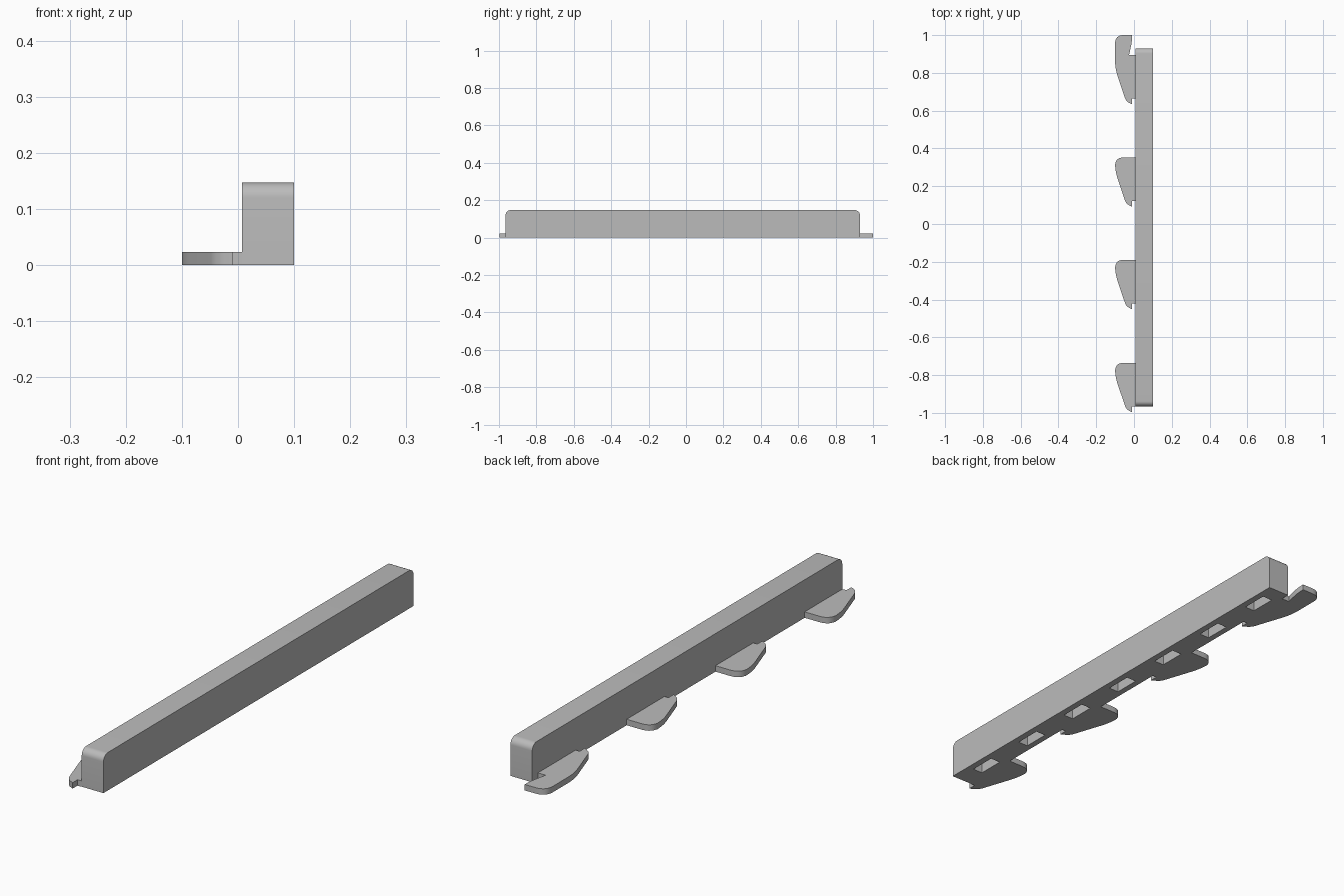
import bpy
import bmesh
import math
from mathutils import Vector

cube = bpy.data.objects.get("Cube")
if cube:
    bpy.data.objects.remove(cube, do_unlink=True)

# Single material
grey = bpy.data.materials.new("plain grey")
colour = (0.5, 0.5, 0.5, 1)
grey.diffuse_color = colour
grey.use_nodes = True
grey.node_tree.nodes["Principled BSDF"].inputs["Base Color"].default_value = colour


def make_object(name, bm):
    bmesh.ops.recalc_face_normals(bm, faces=bm.faces)
    mesh = bpy.data.meshes.new(name)
    bm.to_mesh(mesh)
    bm.free()
    mesh.materials.append(grey)
    obj = bpy.data.objects.new(name, mesh)
    bpy.context.collection.objects.link(obj)
    return obj


def add_box(bm, low, high):
    low, high = Vector(low), Vector(high)
    verts = bmesh.ops.create_cube(bm, size=1)["verts"]
    for v in verts:
        v.co = (low + high) / 2 + v.co * (high - low)
    return verts


def activate(obj):
    bpy.ops.object.select_all(action="DESELECT")
    obj.select_set(True)
    bpy.context.view_layer.objects.active = obj


def smooth(obj):
    activate(obj)
    bpy.ops.object.shade_smooth_by_angle(angle=math.radians(30))


def rounded_outline(corners, steps=8):
    """Round each (x, y, reach) corner with a quadratic curve."""
    outline = []
    count = len(corners)
    for i, (x, y, reach) in enumerate(corners):
        corner = Vector((x, y))
        if reach == 0:
            outline.append(corner)
            continue
        before = Vector(corners[i - 1][:2])
        after = Vector(corners[(i + 1) % count][:2])
        a = corner + (before - corner).normalized() * reach
        b = corner + (after - corner).normalized() * reach
        for s in range(steps + 1):
            t = s / steps
            outline.append(a * (1 - t) ** 2 + corner * 2 * t * (1 - t) + b * t * t)
    return outline


BAR_SIDE = 0.007
PITCH = 0.5425
TAB_HEIGHT = 0.023

# Long bar with rounded upper ends
bm = bmesh.new()
add_box(bm, (BAR_SIDE, -0.965, 0), (0.1, 0.93, 0.147))
ends = [e for e in bm.edges
        if all(v.co.z > 0.1 for v in e.verts)
        and abs(e.verts[0].co.y - e.verts[1].co.y) < 0.01]
bmesh.ops.bevel(bm, geom=ends, offset=0.027, segments=8, profile=0.5, affect="EDGES")
bar = make_object("bar", bm)

# Row of blind slots in the underside
bm = bmesh.new()
for i in range(7):
    y = -0.006 + (i - 3) * PITCH / 2
    add_box(bm, (0.031, y - 0.053, -0.05), (0.074, y + 0.053, 0.1))
cutter = make_object("slot_cutter", bm)
cutter.hide_render = True
cut = bar.modifiers.new("slots", "BOOLEAN")
cut.operation = "DIFFERENCE"
cut.solver = "EXACT"
cut.object = cutter
activate(bar)
bpy.ops.object.modifier_apply(modifier=cut.name)
bpy.data.objects.remove(cutter, do_unlink=True)
smooth(bar)

# Hooked tabs: shared tapered lower half, two kinds of upper end
taper = [(-0.1, -0.072, 0.04), (-0.042, -0.245, 0.02), (-0.01, -0.262, 0),
         (-0.01, -0.231, 0), (BAR_SIDE, -0.231, 0)]
plain_end = [(BAR_SIDE, 0, 0), (-0.1, 0, 0.045)]
notched_end = [(BAR_SIDE, 0, 0), (-0.026, 0, 0), (-0.011, 0.07, 0.02),
               (-0.01, 0.105, 0), (-0.1, 0.105, 0.045)]


def make_tab(name, upper_end, y):
    bm = bmesh.new()
    verts = [bm.verts.new((p.x, p.y + y, 0)) for p in rounded_outline(upper_end + taper)]
    face = bm.faces.new(verts)
    solid = bmesh.ops.extrude_face_region(bm, geom=[face], use_keep_orig=True)
    raised = [g for g in solid["geom"] if isinstance(g, bmesh.types.BMVert)]
    bmesh.ops.translate(bm, verts=raised, vec=(0, 0, TAB_HEIGHT))
    smooth(make_object(name, bm))


for i in range(4):
    last = i == 3
    make_tab("notched_tab" if last else f"tab_{i + 1}",
             notched_end if last else plain_end, -0.735 + i * PITCH + 0.0025 * (i > 0))
